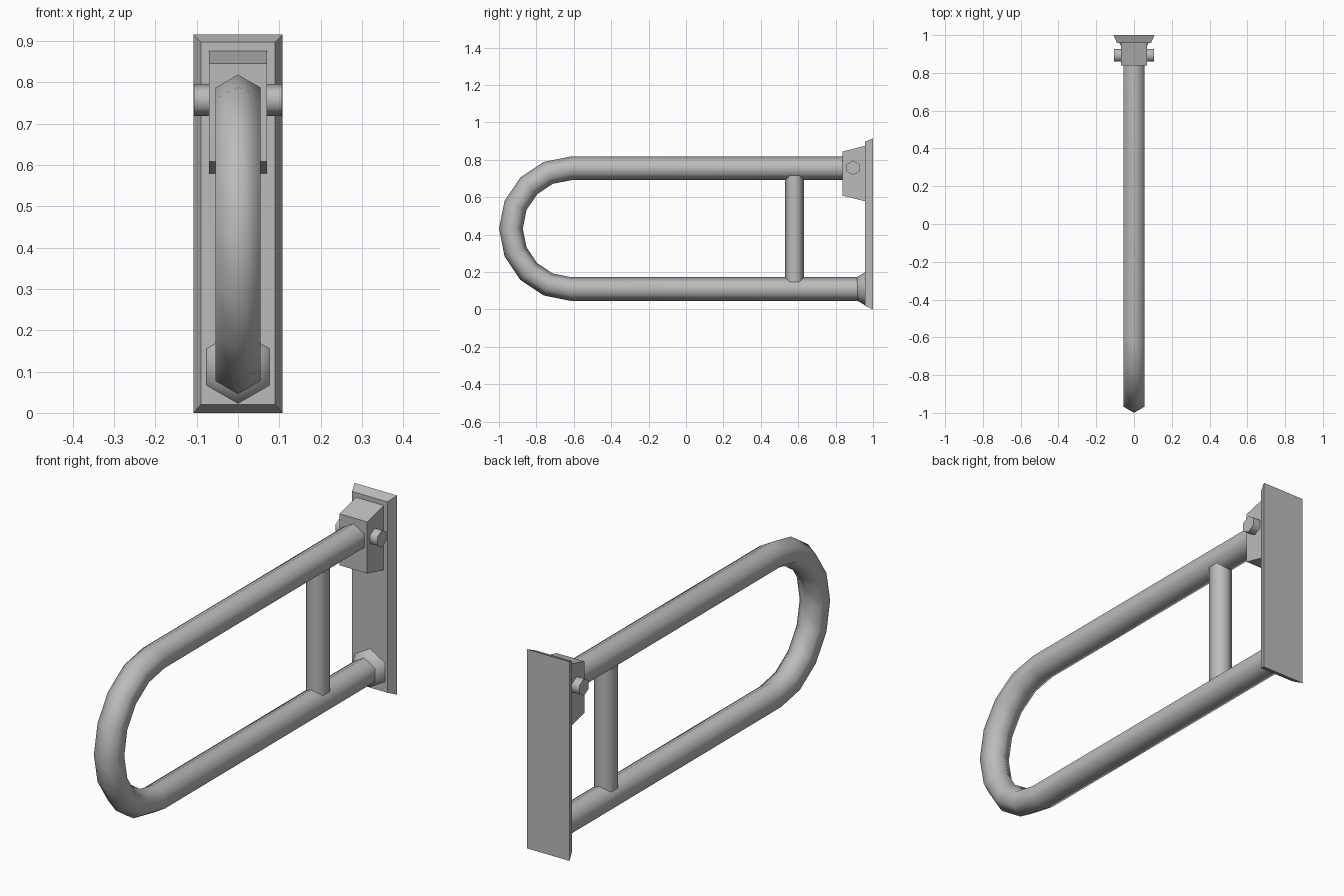
import bpy, bmesh, math
from math import pi, sin, cos
from mathutils import Vector

cube = bpy.data.objects.get("Cube")
if cube:
    bpy.data.objects.remove(cube, do_unlink=True)

steel = bpy.data.materials.new("brushed_grey")
steel.use_nodes = True
GREY = (0.5, 0.5, 0.5, 1)
steel.diffuse_color = GREY
steel.node_tree.nodes["Principled BSDF"].inputs["Base Color"].default_value = GREY


def loft(name, rings, smooth=False):
    """Skin a list of equal-length rings and cap both ends."""
    bm = bmesh.new()
    loops = [[bm.verts.new(p) for p in ring] for ring in rings]
    for a, b in zip(loops, loops[1:]):
        for i in range(len(a)):
            j = (i + 1) % len(a)
            bm.faces.new((a[i], a[j], b[j], b[i]))
    bm.faces.new(loops[0])
    bm.faces.new(loops[-1])
    bmesh.ops.recalc_face_normals(bm, faces=bm.faces)
    mesh = bpy.data.meshes.new(name)
    bm.to_mesh(mesh)
    bm.free()
    mesh.materials.append(steel)
    obj = bpy.data.objects.new(name, mesh)
    bpy.context.collection.objects.link(obj)
    if smooth:
        bpy.ops.object.select_all(action="DESELECT")
        obj.select_set(True)
        bpy.context.view_layer.objects.active = obj
        bpy.ops.object.shade_smooth_by_angle(angle=math.radians(70))
    return obj


def hexagon(centre, u, v, r):
    """Six points around centre, with a corner pointing along u."""
    c, u, v = Vector(centre), Vector(u), Vector(v)
    return [c + r * (cos(k * pi / 3) * u + sin(k * pi / 3) * v) for k in range(6)]


def rect(y, half_x, z0, z1):
    return [(-half_x, y, z0), (half_x, y, z0), (half_x, y, z1), (-half_x, y, z1)]


X, Y, Z = (1, 0, 0), (0, 1, 0), (0, 0, 1)
TUBE_R, LOW, HIGH, BEND_Y = 0.0635, 0.109, 0.755, -0.613
BEND_R, MID = (HIGH - LOW) / 2, (HIGH + LOW) / 2

# Hexagonal grab rail: straight, half-circle bend, straight
rings = [hexagon((0, 0.88, HIGH), Z, X, TUBE_R)]
for k in range(9):
    a = k * pi / 8
    out = Vector((0, -sin(a), cos(a)))
    rings.append(hexagon(Vector((0, BEND_Y, MID)) + BEND_R * out, out, X, TUBE_R))
rings.append(hexagon((0, 0.965, LOW), -Vector(Z), X, TUBE_R))
loft("grab_rail", rings, True)

# Upright brace between the two rails
loft("brace_post", [hexagon((0, 0.58, z), Y, X, 0.05) for z in (LOW, HIGH)], True)

# Wall plate with bevelled rim
loft("wall_plate", [rect(1.0, 0.108, 0, 0.915), rect(0.957, 0.09, 0.02, 0.897)])

# Tapered hinge housing and its pin
loft("hinge_housing", [rect(0.96, 0.07, 0.578, 0.876), rect(0.838, 0.07, 0.608, 0.845)])
loft("hinge_pin", [hexagon((x, 0.893, 0.757), Z, Y, 0.039) for x in (-0.107, 0.107)], True)

# Flared collar where the lower rail meets the plate
loft("rail_collar", [hexagon((0, y, 0.111), Z, X, r)
                     for y, r in ((0.915, 0.063), (0.96, 0.09))], True)
